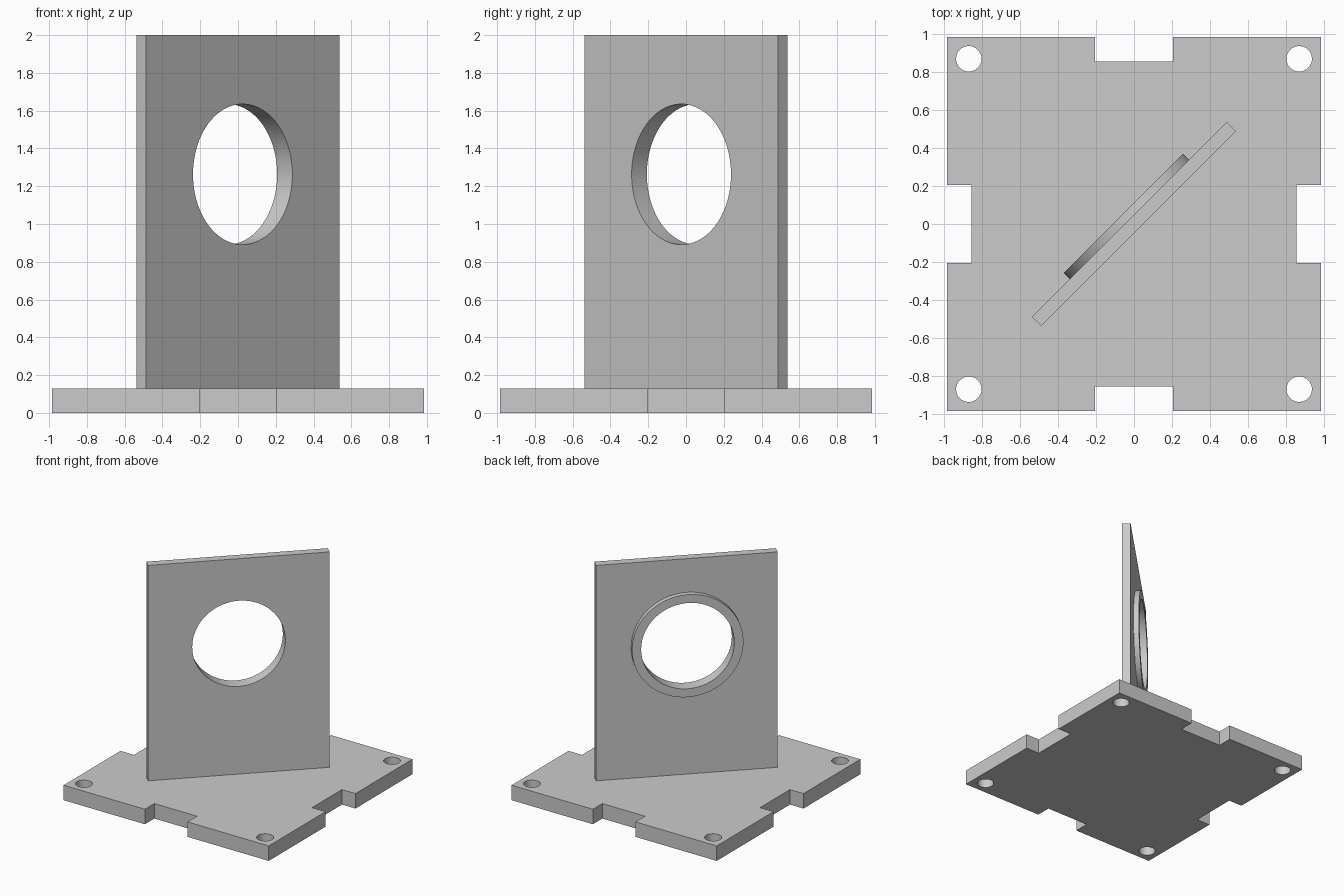
import bpy, bmesh
from math import pi, radians
from mathutils import Matrix

cube = bpy.data.objects.get("Cube")
if cube:
    bpy.data.objects.remove(cube, do_unlink=True)

GREY = (0.6, 0.6, 0.6, 1)
grey = bpy.data.materials.new("light grey")
grey.use_nodes = True
grey.diffuse_color = GREY
grey.node_tree.nodes["Principled BSDF"].inputs["Base Color"].default_value = GREY

TURN = Matrix.Rotation(radians(45), 4, "Z")
HALF, THICK = 0.985, 0.13
NOTCH_HALF, NOTCH_EDGE = 0.205, 0.855
BOLT, BOLT_R = 0.87, 0.067
PLATE_HALF, PLATE_T = 0.725, 0.035
BORE_Z, BORE_R = 1.263, 0.372
RING_R, RING_FACE = 0.445, 0.079


def make(name, bm, turn=False):
    if turn:
        bm.transform(TURN)
    bmesh.ops.recalc_face_normals(bm, faces=bm.faces)
    mesh = bpy.data.meshes.new(name)
    bm.to_mesh(mesh)
    bm.free()
    mesh.materials.append(grey)
    obj = bpy.data.objects.new(name, mesh)
    bpy.context.collection.objects.link(obj)
    return obj


def box(bm, x0, x1, y0, y1, z0, z1):
    size = Matrix.Diagonal((x1 - x0, y1 - y0, z1 - z0, 1))
    middle = Matrix.Translation(((x0 + x1) / 2, (y0 + y1) / 2, (z0 + z1) / 2))
    bmesh.ops.create_cube(bm, size=1, matrix=middle @ size)


def cylinder(bm, radius, depth, matrix):
    bmesh.ops.create_cone(bm, cap_ends=True, segments=96, radius1=radius,
                          radius2=radius, depth=depth, matrix=matrix)


def along_y(y, z):
    return Matrix.Translation((0, y, z)) @ Matrix.Rotation(pi / 2, 4, "X")


def activate(obj):
    bpy.ops.object.select_all(action="DESELECT")
    obj.select_set(True)
    bpy.context.view_layer.objects.active = obj


def cut(obj, cutter):
    mod = obj.modifiers.new("cut", "BOOLEAN")
    mod.operation = "DIFFERENCE"
    mod.solver = "EXACT"
    mod.object = cutter
    activate(obj)
    bpy.ops.object.modifier_apply(modifier=mod.name)
    bpy.ops.object.shade_smooth_by_angle(angle=radians(30))


# Square base with a notch in each side
bm = bmesh.new()
quarter = [(-HALF, -HALF), (-NOTCH_HALF, -HALF), (-NOTCH_HALF, -NOTCH_EDGE),
           (NOTCH_HALF, -NOTCH_EDGE), (NOTCH_HALF, -HALF)]
outline = []
for side in range(4):
    spin = Matrix.Rotation(side * pi / 2, 4, "Z")
    for x, y in quarter:
        v = bm.verts.new((x, y, 0))
        v.co = spin @ v.co
        outline.append(v)
bottom = bm.faces.new(outline)
top = bmesh.ops.extrude_face_region(bm, geom=[bottom], use_keep_orig=True)["geom"]
bmesh.ops.translate(bm, vec=(0, 0, THICK),
                    verts=[g for g in top if isinstance(g, bmesh.types.BMVert)])
base = make("base", bm)

# Corner bolt holes
bm = bmesh.new()
for x in (-BOLT, BOLT):
    for y in (-BOLT, BOLT):
        cylinder(bm, BOLT_R, 0.5, Matrix.Translation((x, y, THICK / 2)))
bolt_cutter = make("bolt_hole_cutter", bm)
cut(base, bolt_cutter)

# Upright plate standing on the diagonal
bm = bmesh.new()
box(bm, -PLATE_HALF, PLATE_HALF, -PLATE_T, PLATE_T, THICK, 2)
plate = make("upright_plate", bm, turn=True)

# Raised ring on the back of the plate
bm = bmesh.new()
cylinder(bm, RING_R, RING_FACE - PLATE_T, along_y((RING_FACE + PLATE_T) / 2, BORE_Z))
ring = make("raised_ring", bm, turn=True)

# Round bore through plate and ring
bm = bmesh.new()
cylinder(bm, BORE_R, 0.6, along_y(0, BORE_Z))
bore_cutter = make("bore_cutter", bm, turn=True)
cut(plate, bore_cutter)
cut(ring, bore_cutter)

for helper in (bolt_cutter, bore_cutter):
    bpy.data.objects.remove(helper, do_unlink=True)
